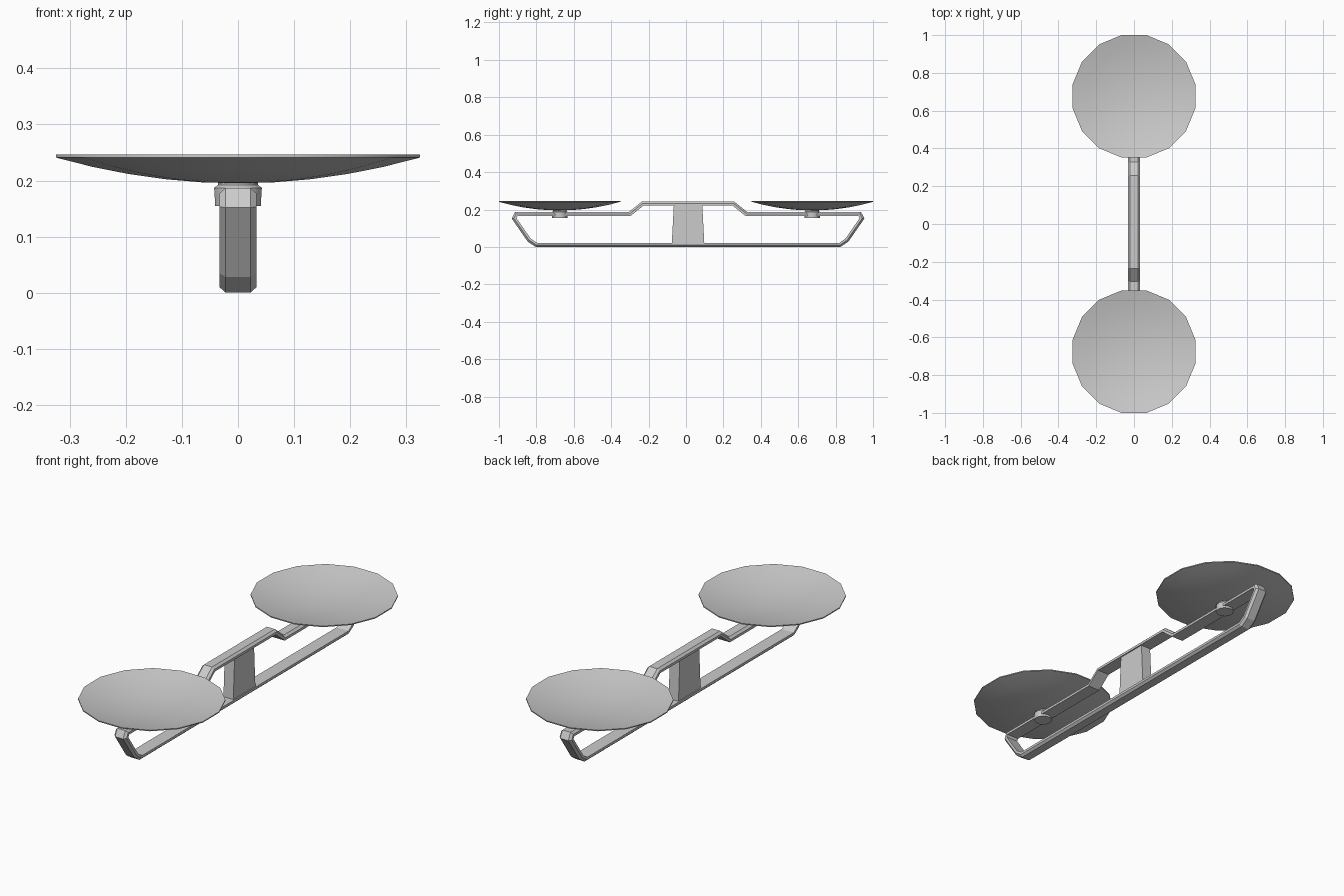
import bpy, bmesh, math
from mathutils import Vector

if "Cube" in bpy.data.objects:
    bpy.data.objects.remove(bpy.data.objects["Cube"])


def make_object(name, verts, faces, smooth=False):
    mesh = bpy.data.meshes.new(name)
    mesh.from_pydata(verts, [], faces)
    bm = bmesh.new()
    bm.from_mesh(mesh)
    bmesh.ops.recalc_face_normals(bm, faces=bm.faces)
    bm.to_mesh(mesh)
    bm.free()
    obj = bpy.data.objects.new(name, mesh)
    bpy.context.collection.objects.link(obj)
    if smooth:
        bpy.ops.object.select_all(action='DESELECT')
        obj.select_set(True)
        bpy.context.view_layer.objects.active = obj
        bpy.ops.object.shade_smooth_by_angle(angle=math.radians(35))
    return obj


def lathe(name, profile, sides, y, smooth=True):
    # Closed turned solid; profile runs from bottom to top, poles at radius 0
    verts, faces = [], []
    for r, z in profile[1:-1]:
        for i in range(sides):
            a = 2 * math.pi * (i + 0.5) / sides
            verts.append((r * math.cos(a), y + r * math.sin(a), z))
    n = len(profile) - 2
    for k in range(n - 1):
        for i in range(sides):
            j = (i + 1) % sides
            faces.append((k * sides + i, k * sides + j,
                          (k + 1) * sides + j, (k + 1) * sides + i))
    for ring, z in ((0, profile[0][1]), (n - 1, profile[-1][1])):
        verts.append((0, y, z))
        for i in range(sides):
            faces.append((ring * sides + i, ring * sides + (i + 1) % sides, len(verts) - 1))
    return make_object(name, verts, faces, smooth)


def inset(points, d):
    # Mitred inward offset of a counter-clockwise loop
    out = []
    for i, p in enumerate(points):
        a = (p - points[i - 1]).normalized()
        b = (points[(i + 1) % len(points)] - p).normalized()
        na, nb = Vector((-a.y, a.x)), Vector((-b.y, b.x))
        out.append(p + (na + nb) * (d / (1 + na.dot(nb))))
    return out


# Frame: chamfered bar swept around the side outline
CY = 0.011
half = [(0.815, 0), (0.857, 0.028), (0.943, 0.152), (0.925, 0.187),
        (0.316, 0.187), (0.246, 0.243)]
outline = [Vector(p) for p in half] + [Vector((-y, z)) for y, z in reversed(half)]
section = [(-0.022, 0), (0.022, 0), (0.033, 0.010), (0.033, 0.022),
           (-0.033, 0.022), (-0.033, 0.010)]
verts, faces = [], []
n, m = len(outline), len(section)
for x, d in section:
    verts += [(x, p.x + CY, p.y) for p in inset(outline, d)]
for k in range(m):
    for i in range(n):
        j, q = (i + 1) % n, (k + 1) % m
        faces.append((k * n + i, k * n + j, q * n + j, q * n + i))
make_object("frame", verts, faces)

# Tapered central post
verts = [(sx * w, CY + sy * h, z)
         for z, w, h in ((0.015, 0.027, 0.087), (0.226, 0.027, 0.076))
         for sx, sy in ((-1, -1), (1, -1), (1, 1), (-1, 1))]
faces = [(0, 1, 2, 3), (4, 5, 6, 7)]
faces += [(i, (i + 1) % 4, (i + 1) % 4 + 4, i + 4) for i in range(4)]
make_object("center_post", verts, faces)

# Shallow weighing dishes and their mounts
R = 0.331
under = [(R * t, 0.195 + 0.046 * t ** 2) for t in (0, 0.2, 0.4, 0.6, 0.8, 1)]
upper = [(R * t, 0.201 + 0.045 * t ** 2) for t in (1, 0.8, 0.6, 0.4, 0.2, 0)]
mount = [(0, 0.155), (0.042, 0.155), (0.044, 0.187), (0.037, 0.192), (0.037, 0.199), (0, 0.199)]
for side, y in (("front", -0.676), ("back", 0.676)):
    lathe(side + "_dish", under + upper, 16, y)
    lathe(side + "_dish_mount", mount, 12, y * 0.998)
